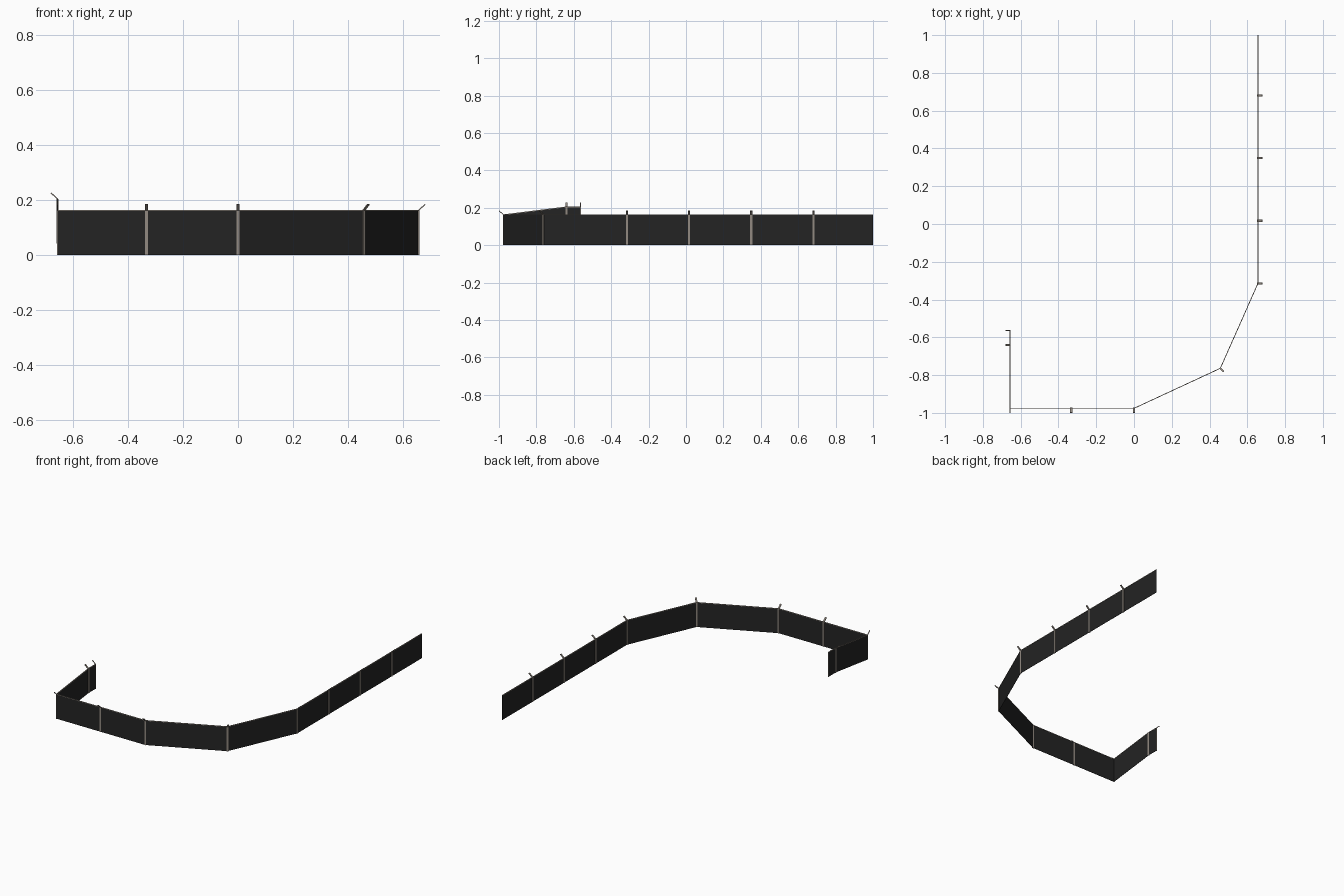
import bpy, bmesh
from mathutils import Vector, Matrix

if "Cube" in bpy.data.objects:
    bpy.data.objects.remove(bpy.data.objects["Cube"])

H = 0.163      # panel height
REACH = 0.024  # outward reach of the angled arms
RISE = 0.022

def material(name, col):
    m = bpy.data.materials.new(name)
    m.diffuse_color = (*col, 1)
    m.use_nodes = True
    m.node_tree.nodes["Principled BSDF"].inputs["Base Color"].default_value = m.diffuse_color
    return m

mesh_mat = material("dark mesh", (0.017, 0.017, 0.017))
steel_mat = material("weathered steel", (0.29, 0.255, 0.22))

def finish(bm, name, mat):
    bmesh.ops.recalc_face_normals(bm, faces=bm.faces)
    me = bpy.data.meshes.new(name)
    bm.to_mesh(me)
    bm.free()
    me.materials.append(mat)
    ob = bpy.data.objects.new(name, me)
    bpy.context.collection.objects.link(ob)
    return ob

def beam(bm, a, b, width, depth, side):
    """Box from a to b; width is measured along side."""
    a, b = Vector(a), Vector(b)
    d = (b - a).normalized()
    s = Vector(side).normalized()
    n = d.cross(s).normalized()
    rot = Matrix((s, n, d)).transposed().to_4x4()
    mat = (Matrix.Translation((a + b) / 2) @ rot
           @ Matrix.Diagonal((width, depth, (b - a).length, 1)))
    bmesh.ops.create_cube(bm, size=1, matrix=mat)

# Ground line of the fence; the left end climbs a small slope
path = [Vector(p) for p in (
    (-0.656, -0.564, 0.042), (-0.656, -0.64, 0.042), (-0.656, -0.976, 0),
    (0, -0.976, 0), (0.457, -0.764, 0), (0.656, -0.315, 0), (0.656, 1.0, 0))]
up = Vector((0, 0, H))

# Fence panels and top rails
panels, rails = bmesh.new(), bmesh.new()
for a, b in zip(path, path[1:]):
    flat = Vector((b.x - a.x, b.y - a.y, 0)).normalized()
    out = Vector((flat.y, -flat.x, 0)) * 0.001
    rows = [[panels.verts.new(p + s * out) for p in (a, b, b + up, a + up)]
            for s in (-1, 1)]
    for r in rows:
        panels.faces.new(r)
    for i in range(4):
        j = (i + 1) % 4
        panels.faces.new((rows[0][i], rows[0][j], rows[1][j], rows[1][i]))
    beam(rails, a + up, b + up, 0.004, 0.004, out)
finish(panels, "fence_panels", mesh_mat)
finish(rails, "top_rail", steel_mat)

# Posts with outward leaning arms: x, y, ground z, outward direction, width
posts = [(-0.656, -0.564, 0.042, (-1, 0), 0.004),
         (-0.656, -0.64, 0.042, (-1, 0), 0.011),
         (-0.656, -0.976, 0, (0, -1), 0.004),
         (-0.332, -0.976, 0, (0, -1), 0.011),
         (0, -0.976, 0, (0, -1), 0.011),
         (0.457, -0.764, 0, (0.7, -0.7), 0.011)]
posts += [(0.656, -0.315 + 0.332 * i, 0, (1, 0), 0.011) for i in range(4)]

bm_posts, bm_arms = bmesh.new(), bmesh.new()
for x, y, z, d, w in posts:
    out = Vector((*d, 0))
    side = Vector((-d[1], d[0], 0))
    base = Vector((x, y, z))
    top = base + up
    beam(bm_posts, base, top, w, 0.007, side)
    beam(bm_arms, top, top + out * REACH + Vector((0, 0, RISE)), w, 0.004, side)
finish(bm_posts, "fence_posts", steel_mat)
finish(bm_arms, "post_arms", steel_mat)
